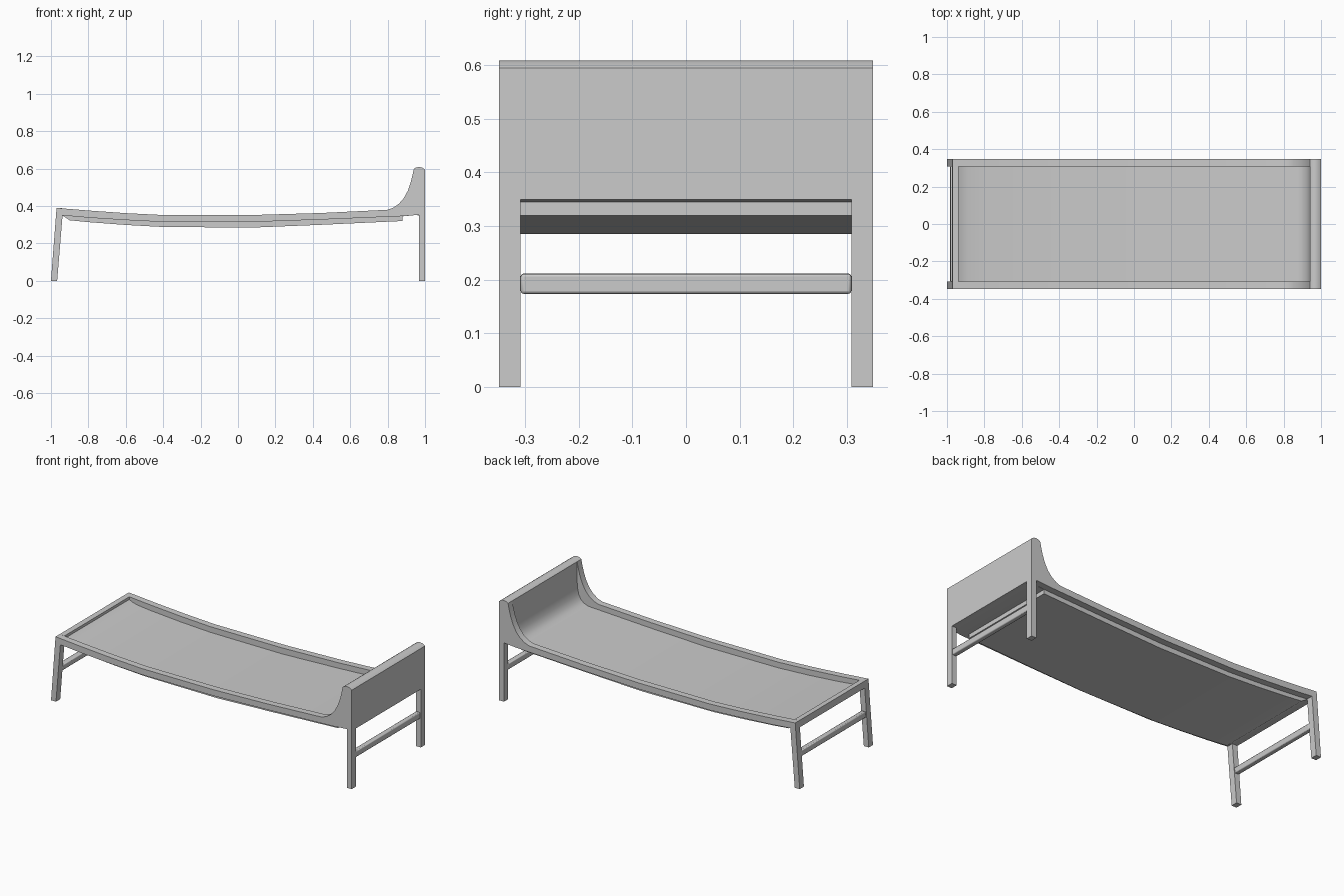
import bpy, bmesh, math

if "Cube" in bpy.data.objects:
    bpy.data.objects.remove(bpy.data.objects["Cube"])

W, INNER = 0.348, 0.308  # half widths: outside and inside of the side frames


def prism(name, pts, y0, y1, bevel=0.0):
    """Extrude an x/z profile from y0 to y1."""
    bm = bmesh.new()
    face = bm.faces.new([bm.verts.new((x, y0, z)) for x, z in pts])
    ext = bmesh.ops.extrude_face_region(bm, geom=[face])
    moved = [v for v in ext["geom"] if isinstance(v, bmesh.types.BMVert)]
    bmesh.ops.translate(bm, verts=moved, vec=(0, y1 - y0, 0))
    bmesh.ops.recalc_face_normals(bm, faces=bm.faces)
    mesh = bpy.data.meshes.new(name)
    bm.to_mesh(mesh)
    bm.free()
    ob = bpy.data.objects.new(name, mesh)
    bpy.context.collection.objects.link(ob)
    if bevel:
        mod = ob.modifiers.new("soft_edges", "BEVEL")
        mod.width, mod.segments = bevel, 2
    bpy.context.view_layer.objects.active = ob
    bpy.ops.object.select_all(action="DESELECT")
    ob.select_set(True)
    bpy.ops.object.shade_smooth_by_angle(angle=math.radians(32))
    return ob


# Side frames: foot leg, sagging rail, swept arm and head leg in one profile
crown = [(0.94, 0.598), (0.952, 0.606), (0.967, 0.609), (0.985, 0.606), (1.0, 0.595)]
arm = [(0.80, 0.38), (0.83, 0.391), (0.86, 0.412), (0.885, 0.44),
       (0.907, 0.48), (0.923, 0.525), (0.933, 0.565)]
rail_top = [(-0.97, 0.39), (-0.8, 0.376), (-0.6, 0.362), (-0.4, 0.352),
            (0.08, 0.352), (0.45, 0.363)]
rail_bottom = [(0.967, 0.353), (0.88, 0.346), (0.45, 0.328), (0.08, 0.315),
               (-0.4, 0.315), (-0.6, 0.325), (-0.8, 0.338), (-0.938, 0.35)]
head_leg = [(1.0, 0.0), (0.967, 0.0)]
foot_leg = [(-0.967, 0.0), (-1.0, 0.0)]
profile = rail_top + arm + crown + head_leg + rail_bottom + foot_leg
for side, label in ((-1, "front"), (1, "back")):
    prism(f"{label}_side_frame", profile, side * INNER, side * W)

# Headboard with a concave inner face that flows into the seat
cove = [(0.87, 0.352), (0.895, 0.361), (0.915, 0.379), (0.929, 0.405),
        (0.937, 0.44), (0.941, 0.50)]
cove_back = [(1.0, 0.35), (0.967, 0.35), (0.95, 0.352), (0.88, 0.345)]
prism("headboard", cove + crown + cove_back, -INNER, INNER)

# Sagging seat panel between the rails
seat_top = [(-0.94, 0.372), (-0.92, 0.362), (-0.89, 0.353), (-0.8, 0.343),
            (-0.6, 0.328), (-0.4, 0.318), (0.08, 0.316), (0.45, 0.330), (0.88, 0.351)]
seat_bottom = [(0.88, 0.32), (0.45, 0.300), (0.08, 0.285), (-0.4, 0.288),
               (-0.6, 0.299), (-0.8, 0.314), (-0.90, 0.324), (-0.94, 0.35)]
prism("seat_panel", seat_top + seat_bottom, -INNER, INNER)

# Foot end beam, tilted with the legs
prism("foot_beam", [(-0.97, 0.39), (-0.938, 0.388), (-0.940, 0.35), (-0.973, 0.35)],
      -INNER, INNER)

# Stretchers between each pair of legs
prism("foot_stretcher", [(-0.984, 0.177), (-0.953, 0.174), (-0.950, 0.209), (-0.981, 0.212)],
      -INNER, INNER, 0.005)
prism("head_stretcher", [(0.969, 0.174), (0.998, 0.174), (0.998, 0.211), (0.969, 0.211)],
      -INNER, INNER, 0.005)
